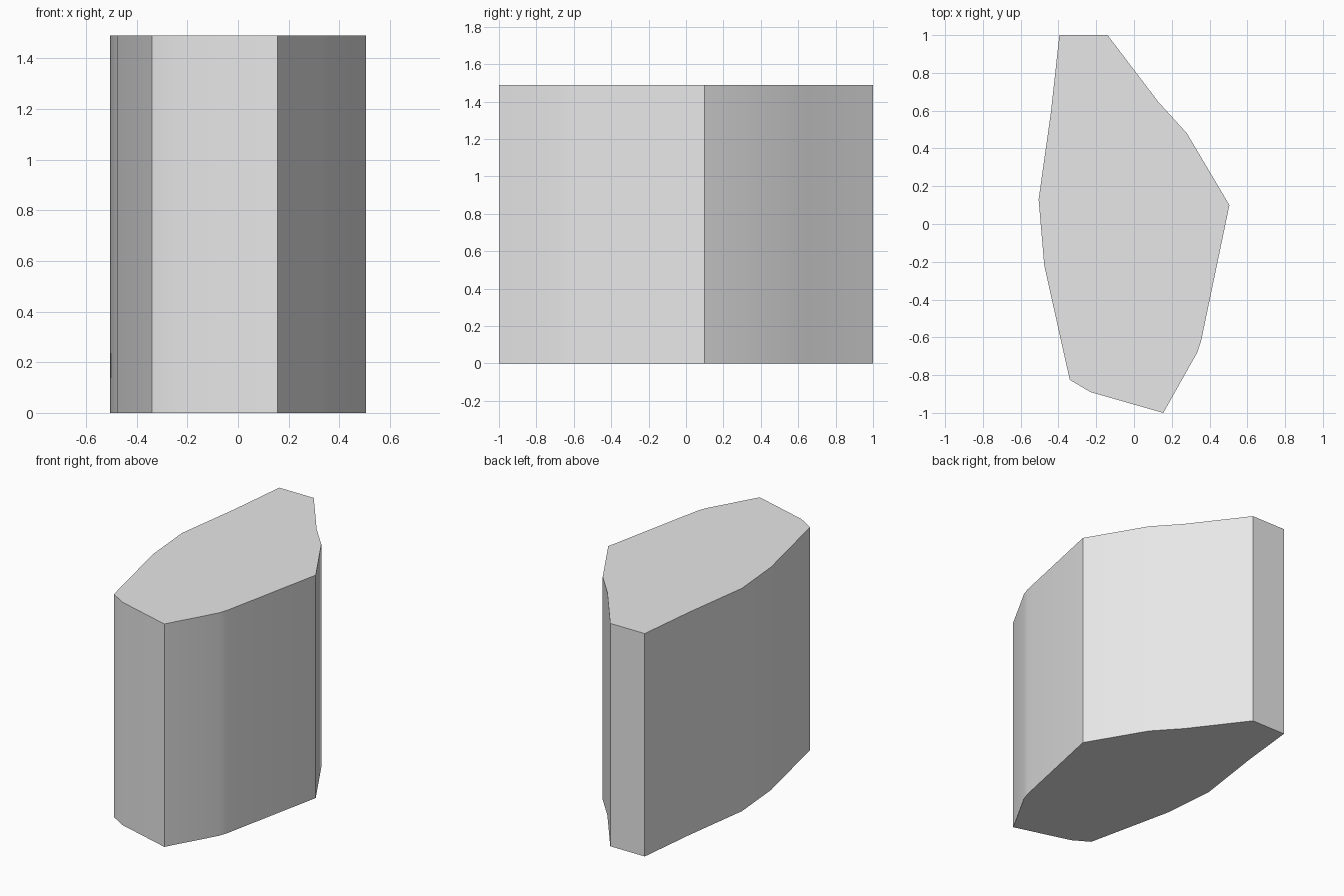
import bpy
import bmesh
import math

default_cube = bpy.data.objects.get("Cube")
if default_cube:
    bpy.data.objects.remove(default_cube, do_unlink=True)

HEIGHT = 1.49

# Plain grey material
grey = bpy.data.materials.new("light_grey")
grey.use_nodes = True
colour = (0.8, 0.8, 0.8, 1.0)
grey.diffuse_color = colour
grey.node_tree.nodes["Principled BSDF"].inputs["Base Color"].default_value = colour

# Footprint of the block, counter-clockwise from the front corner
outline = [
    (0.155, -1.0), (0.335, -0.68), (0.355, -0.62), (0.505, 0.10),
    (0.28, 0.48), (0.13, 0.645), (-0.14, 1.0), (-0.395, 1.0),
    (-0.44, 0.59), (-0.505, 0.13), (-0.475, -0.22),
    (-0.34, -0.825), (-0.23, -0.89),
]

# Extrude the footprint straight up into a closed prism
bm = bmesh.new()
base = bm.faces.new([bm.verts.new((x, y, 0)) for x, y in outline])
result = bmesh.ops.extrude_face_region(bm, geom=[base], use_keep_orig=True)
top_verts = [g for g in result["geom"] if isinstance(g, bmesh.types.BMVert)]
bmesh.ops.translate(bm, verts=top_verts, vec=(0, 0, HEIGHT))
bmesh.ops.recalc_face_normals(bm, faces=bm.faces)

mesh = bpy.data.meshes.new("faceted_block")
bm.to_mesh(mesh)
bm.free()
mesh.materials.append(grey)
block = bpy.data.objects.new("faceted_block", mesh)
bpy.context.collection.objects.link(block)

# Soften the shallow side bends and keep the real corners crisp
bpy.ops.object.select_all(action="DESELECT")
block.select_set(True)
bpy.context.view_layer.objects.active = block
bpy.ops.object.shade_smooth_by_angle(angle=math.radians(30))
